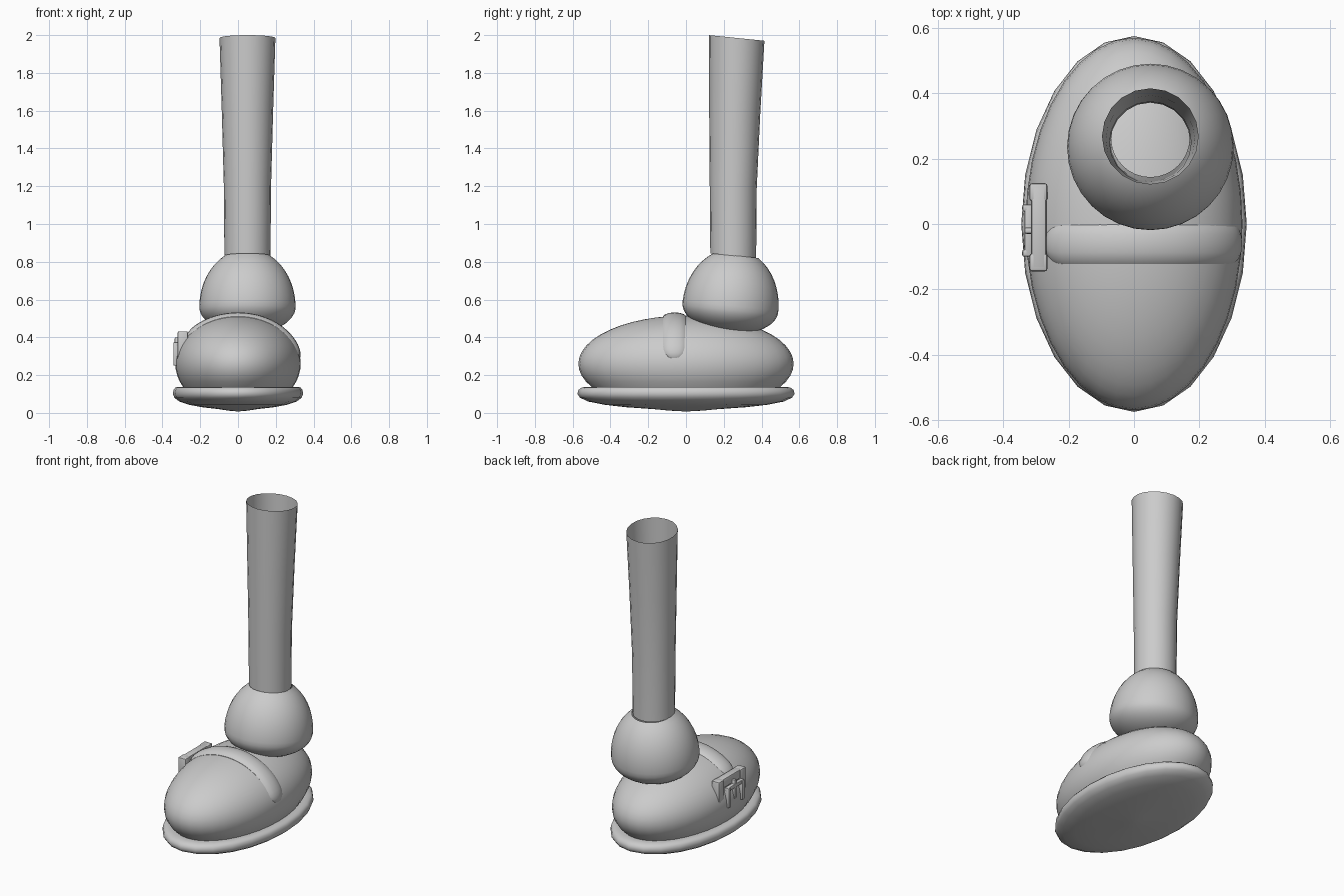
import bpy, bmesh, math
from mathutils import Matrix, Vector

if "Cube" in bpy.data.objects:
    bpy.data.objects.remove(bpy.data.objects["Cube"])

grey = bpy.data.materials.new("plain grey")
grey.diffuse_color = (0.6, 0.6, 0.6, 1)
grey.use_nodes = True
grey.node_tree.nodes["Principled BSDF"].inputs["Base Color"].default_value = grey.diffuse_color
TILT = Matrix.Rotation(math.radians(-5.8), 4, 'X')


def finish(name, bm, angle=40, recalc=True):
    """Turn a bmesh into a shaded object."""
    if recalc:
        bmesh.ops.recalc_face_normals(bm, faces=bm.faces)
    me = bpy.data.meshes.new(name)
    bm.to_mesh(me)
    bm.free()
    me.materials.append(grey)
    ob = bpy.data.objects.new(name, me)
    bpy.context.collection.objects.link(ob)
    bpy.ops.object.select_all(action='DESELECT')
    ob.select_set(True)
    bpy.context.view_layer.objects.active = ob
    bpy.ops.object.shade_smooth_by_angle(angle=math.radians(angle))
    return ob


def loft(name, rings, cap_start=True, cap_end=True, angle=40):
    """Skin a list of closed point rings."""
    bm = bmesh.new()
    vs = [[bm.verts.new(p) for p in ring] for ring in rings]
    n = len(vs[0])
    for a, b in zip(vs, vs[1:]):
        for i in range(n):
            j = (i + 1) % n
            bm.faces.new((a[i], a[j], b[j], b[i]))
    if cap_start:
        bm.faces.new(vs[0][::-1])
    if cap_end:
        bm.faces.new(vs[-1])
    return finish(name, bm, angle, cap_start or cap_end)


def ellipse(rx, ry, z, n, c=(0, 0)):
    return [Vector((c[0] + rx * math.cos(2 * math.pi * i / n),
                    c[1] + ry * math.sin(2 * math.pi * i / n), z)) for i in range(n)]


# Sole: shallow dish with a rounded lip
sole = [(.02, .008), (.15, .012), (.3, .02), (.55, .03), (.75, .043), (.9, .06),
        (.975, .08), (1, .1), (.99, .122), (.96, .135), (.9, .138)]
loft("sole", [ellipse(.345 * s, .575 * s, z, 24) for s, z in sole], angle=50)

# Shoe body: ellipsoid with its underside sunk flat into the sole
rings = []
for k in range(17):
    t = math.radians(-29 + 118 * k / 16)
    rings.append(ellipse(.332 * math.cos(t), .57 * math.cos(t), .26 + .255 * math.sin(t), 36))
loft("shoe_body", rings)

# Ankle: ball with a flatter lower half, open at the top, leaning with the leg
rings = []
for k in range(21):
    t = math.radians(-89 + 151 * k / 20)
    h = .31 if t > 0 else .14
    ring = ellipse(.255 * math.cos(t), .255 * math.cos(t), h * math.sin(t), 32)
    rings.append([TILT @ p + Vector((.05, .235, .56)) for p in ring])
loft("ankle", rings, cap_end=False)

# Leg: open tapered tube with slanted ends
rings = []
for z, y, r in [(.832, .25, .122), (1.2, .25, .125), (1.6, .258, .136), (1.985, .268, .148)]:
    rings.append([TILT @ p + Vector((.05, y, z)) for p in ellipse(r, r, 0, 20)])
loft("leg", rings, False, False)

# Strap: flattened tube arched over the shoe, rounded at both ends
rings = []
steps = 32
for k in range(steps + 1):
    u = k / steps
    a = math.radians(3 + 147 * u)
    end = min(u, 1 - u) / .12
    s = max(.05, math.sqrt(max(0, 1 - (1 - end) ** 2))) if end < 1 else 1
    c = Vector((.315 * math.cos(a), -.06, .26 + .245 * math.sin(a)))
    nrm = Vector((math.cos(a) / .315, 0, math.sin(a) / .245)).normalized()
    rings.append([c + nrm * (.027 * math.cos(b) * s) + Vector((0, .064 * math.sin(b) * s, 0))
                  for b in [2 * math.pi * i / 14 for i in range(14)]])
loft("strap", rings)


def box(name, x, y, z, bevel=.008):
    """Bevelled box from (min, max) ranges."""
    bm = bmesh.new()
    bmesh.ops.create_cube(bm, size=1)
    for v in bm.verts:
        v.co = [r[0] + (c + .5) * (r[1] - r[0]) for r, c in zip((x, y, z), v.co)]
    bmesh.ops.bevel(bm, geom=bm.edges[:], offset=bevel, segments=2, affect='EDGES', profile=.5)
    return finish(name, bm, 30)


# Buckle: top bar with flared ends, two side legs
box("buckle_bar", (-.315, -.268), (-.14, .12), (.375, .432))
for side, y in (("front", -.145), ("back", .07)):
    box("buckle_leg_" + side, (-.32, -.265), (y, y + .055), (.28, .432))

# Buckle loop: thin arch on the outside of the shoe, with a pin
box("loop_bar", (-.335, -.31), (-.1, .06), (.35, .375), .006)
for side, y in (("front", -.1), ("back", .038)):
    box("loop_leg_" + side, (-.342, -.31), (y, y + .022), (.25, .375), .006)
box("buckle_pin", (-.335, -.3), (-.03, -.01), (.28, .4), .006)
